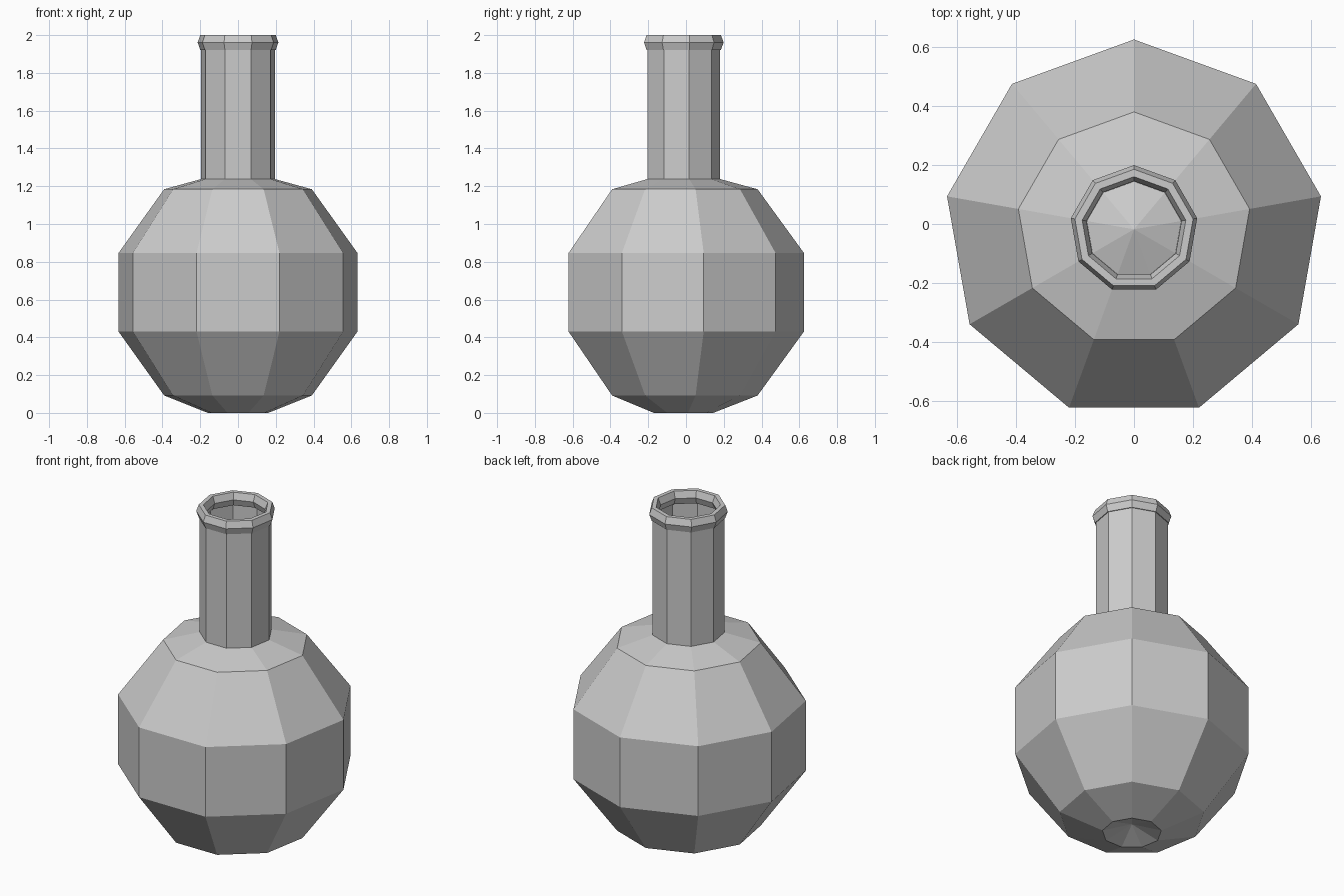
import bpy, bmesh, math

if "Cube" in bpy.data.objects:
    bpy.data.objects.remove(bpy.data.objects["Cube"])

SIDES = 9
CENTRE_Y = -0.018  # odd-sided rings: offset so the bounding box is centred


def lathe(name, profile, closed=False):
    """Revolve (radius, z) points into a faceted nine-sided surface."""
    bm = bmesh.new()
    rings = []
    for r, z in profile:
        if r == 0:
            rings.append([bm.verts.new((0, CENTRE_Y, z))] * SIDES)
            continue
        ring = []
        for i in range(SIDES):
            a = math.pi / 2 + math.tau * i / SIDES
            ring.append(bm.verts.new((r * math.cos(a), CENTRE_Y + r * math.sin(a), z)))
        rings.append(ring)
    pairs = list(zip(rings, rings[1:]))
    if closed:
        pairs.append((rings[-1], rings[0]))
    for low, high in pairs:
        for i in range(SIDES):
            j = (i + 1) % SIDES
            quad = [low[i], low[j], high[j], high[i]]
            bm.faces.new(list(dict.fromkeys(quad)))
    mesh = bpy.data.meshes.new(name)
    bm.to_mesh(mesh)
    bm.free()
    obj = bpy.data.objects.new(name, mesh)
    bpy.context.collection.objects.link(obj)
    return obj


# Round body with pushed-in base, running up into the open neck
lathe("flask_body", [
    (0, 0.055), (0.162, 0.004), (0.397, 0.092), (0.642, 0.43),
    (0.642, 0.847), (0.397, 1.184), (0.198, 1.238), (0.198, 1.93),
])

# Rolled lip: closed hexagonal section around the mouth
lathe("flask_lip", [
    (0.178, 1.922), (0.203, 1.922), (0.217, 1.961),
    (0.203, 2.0), (0.178, 2.0), (0.163, 1.961),
], closed=True)
bpy.data.objects["flask_body"].data.vertices[0].co.z = 0.055

# Rest exactly on the ground
for v in bpy.data.objects["flask_body"].data.vertices:
    if v.co.z < 0.005:
        v.co.z = 0.0
